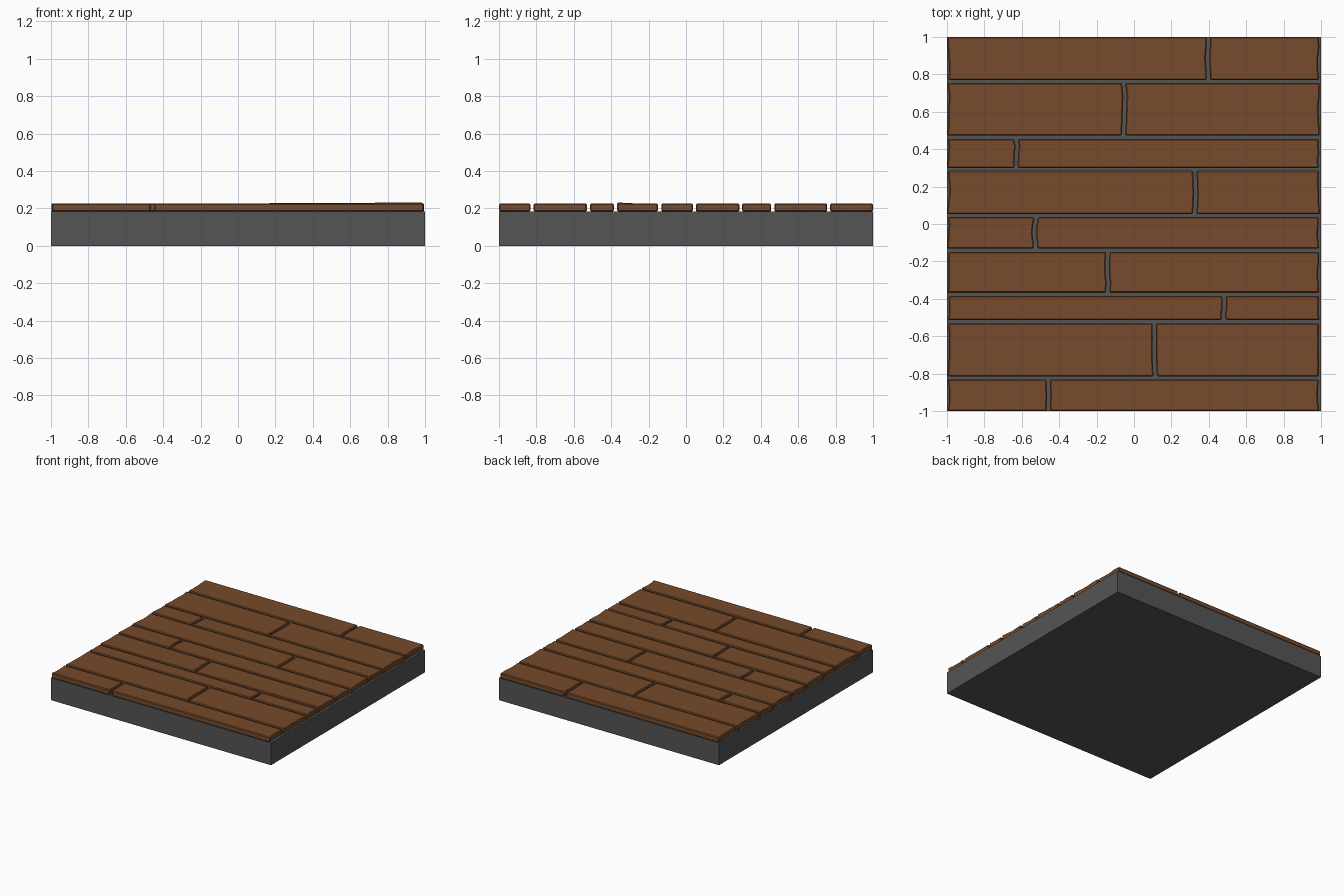
import bpy, bmesh, random

if "Cube" in bpy.data.objects:
    bpy.data.objects.remove(bpy.data.objects["Cube"])

random.seed(4)


def material(name, color):
    m = bpy.data.materials.new(name)
    m.diffuse_color = (*color, 1)
    m.use_nodes = True
    m.node_tree.nodes["Principled BSDF"].inputs["Base Color"].default_value = m.diffuse_color
    return m


wood = material("brown_wood", (0.18, 0.07, 0.025))
stone = material("dark_grey", (0.09, 0.09, 0.09))


def ragged(x, bow, y0, y1, amp=0.004):
    """Rough saw-cut line across a board, from y0 to y1."""
    steps = (0, 0.25, 0.5, 0.75, 1)
    return [(x + bow * (1 - (2 * t - 1) ** 2) + random.uniform(-amp, amp),
             y0 + (y1 - y0) * t) for t in steps]


def plank(name, left, right, z0=0.183, z1=0.226, lift=0.0):
    bm = bmesh.new()
    outline = left[::-1] + right
    low = [bm.verts.new((x, y, z0)) for x, y in outline]
    high = [bm.verts.new((x, y, z1)) for x, y in outline]
    n = len(outline)
    bm.faces.new(low[::-1])
    bm.faces.new(high)
    for i in range(n):
        j = (i + 1) % n
        bm.faces.new((low[i], low[j], high[j], high[i]))
    high[len(left)].co.z += lift      # warped front right corner
    bmesh.ops.recalc_face_normals(bm, faces=bm.faces)
    me = bpy.data.meshes.new(name)
    bm.to_mesh(me)
    bm.free()
    ob = bpy.data.objects.new(name, me)
    bpy.context.collection.objects.link(ob)
    me.materials.append(wood)
    bev = ob.modifiers.new("worn_edges", 'BEVEL')
    bev.width = 0.006
    bev.segments = 1
    bev.limit_method = 'ANGLE'
    bev.angle_limit = 1.0


# Floor slab
bpy.ops.mesh.primitive_cube_add(size=1, location=(0, 0, 0.0915))
slab = bpy.context.object
slab.name = "floor_slab"
slab.scale = (2, 2, 0.183)
slab.data.materials.append(stone)

# Rows of boards: front y, back y, joint x, joint bow
rows = [
    (-1.00, -0.832, -0.455, 0.0), (-0.815, -0.53, 0.11, -0.004),
    (-0.513, -0.385, 0.48, 0.0), (-0.368, -0.15, -0.14, 0.0),
    (-0.132, 0.037, -0.525, -0.008), (0.053, 0.285, 0.322, 0.004),
    (0.30, 0.455, -0.63, 0.003), (0.472, 0.755, -0.053, 0.005),
    (0.77, 1.00, 0.40, -0.004),
]
GAP = 0.009
for i, (y0, y1, x, bow) in enumerate(rows, 1):
    joint = ragged(x, bow, y0, y1)
    outer_left = ragged(-0.995, 0.004, y0, y1)
    outer_right = ragged(0.992, -0.006, y0, y1, 0.005)
    plank(f"plank_{i}_left", outer_left, [(px - GAP, py) for px, py in joint])
    plank(f"plank_{i}_right", [(px + GAP, py) for px, py in joint], outer_right,
          lift=0.006 if i == 4 else 0.0)
